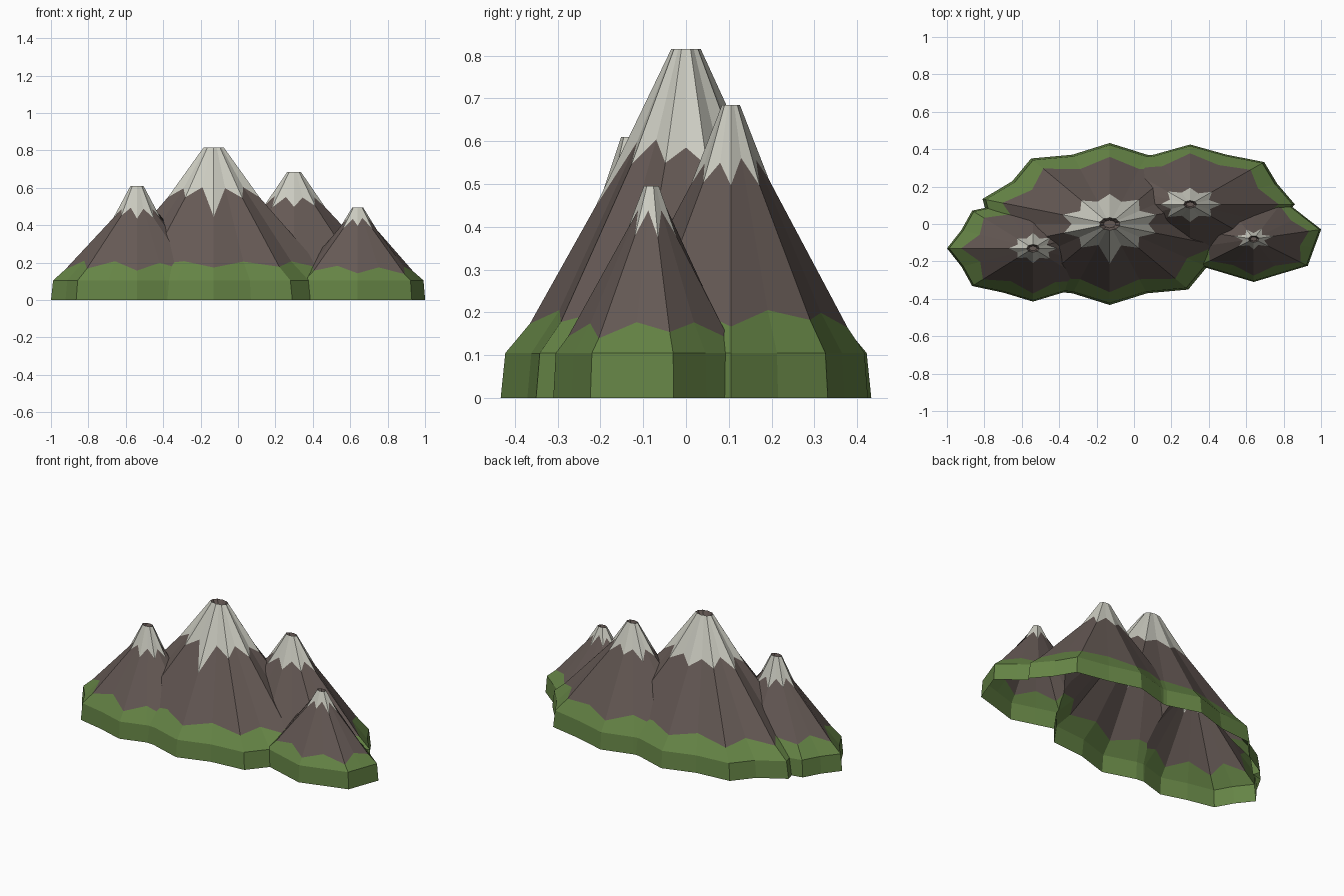
import bpy, bmesh, random
from math import sin, cos, pi

if "Cube" in bpy.data.objects:
    bpy.data.objects.remove(bpy.data.objects["Cube"])

random.seed(4)


def material(name, rgb):
    m = bpy.data.materials.new(name)
    m.diffuse_color = (*rgb, 1)
    m.use_nodes = True
    m.node_tree.nodes["Principled BSDF"].inputs["Base Color"].default_value = m.diffuse_color
    return m


GRASS, ROCK, SNOW = 0, 1, 2
MATS = [material("grass", (0.13, 0.23, 0.06)),
        material("rock", (0.13, 0.10, 0.09)),
        material("snow", (0.60, 0.60, 0.53))]


def lerp_profile(profile, z):
    for (z0, r0), (z1, r1) in zip(profile, profile[1:]):
        if z <= z1:
            return r0 + (r1 - r0) * (z - z0) / (z1 - z0)
    return profile[-1][1]


def mountain(name, centre, a, b, h, ridges, grass_z, snow_z, snow_r, top_r, drip=0):
    """Ridged elliptical cone: skirt, grass band, rock, jagged snow, crater."""
    profile = [(0, 1), (0.105, 0.975), (grass_z, 0.83), (snow_z, snow_r), (h, top_r)]
    n = ridges * 2
    bm = bmesh.new()

    def ring(height, scale=None):
        verts = []
        for i in range(n):
            z = height(i)
            r = (scale or lerp_profile(profile, z)) * (0.9 if i % 2 else 1)
            t = -pi / 2 + 2 * pi * i / n
            verts.append(bm.verts.new((centre[0] + a * r * cos(t),
                                       centre[1] + b * r * sin(t), z)))
        return verts

    # snow hangs low on ridges, grass climbs in the gullies
    def grass_line(i):
        return grass_z + (0.035 if i % 2 else 0) + random.uniform(-0.012, 0.012)

    def snow_line(i):
        return (snow_z + (0.055 if i % 2 else 0) + random.uniform(-0.012, 0.012)
                - (drip if i == 0 else 0))

    rings = [ring(lambda i: 0), ring(lambda i: 0.105), ring(grass_line),
             ring(snow_line), ring(lambda i: h), ring(lambda i: h - 0.03, top_r * 0.6)]
    bands = [GRASS, GRASS, ROCK, SNOW, ROCK]
    for lo, hi, mat in zip(rings, rings[1:], bands):
        for i in range(n):
            j = (i + 1) % n
            bm.faces.new((lo[i], lo[j], hi[j], hi[i])).material_index = mat
    bm.faces.new(rings[-1]).material_index = ROCK
    bm.faces.new(rings[0][::-1])
    bmesh.ops.recalc_face_normals(bm, faces=bm.faces)
    me = bpy.data.meshes.new(name)
    bm.to_mesh(me)
    bm.free()
    for m in MATS:
        me.materials.append(m)
    ob = bpy.data.objects.new(name, me)
    bpy.context.collection.objects.link(ob)
    return ob


# four peaks
main = mountain("mountain_range", (-0.13, 0), 0.715, 0.433, 0.815, 10, 0.18, 0.54, 0.37, 0.08, 0.09)
others = [
    mountain("right_rear_peak", (0.30, 0.105), 0.56, 0.32, 0.685, 8, 0.175, 0.50, 0.29, 0.065),
    mountain("left_peak", (-0.54, -0.13), 0.46, 0.285, 0.61, 8, 0.165, 0.44, 0.27, 0.076),
    mountain("right_front_peak", (0.64, -0.08), 0.37, 0.23, 0.495, 7, 0.15, 0.385, 0.26, 0.08),
]

# merge the peaks into one shell
bpy.context.view_layer.objects.active = main
for ob in others:
    mod = main.modifiers.new("union", 'BOOLEAN')
    mod.operation = 'UNION'
    mod.solver = 'EXACT'
    mod.object = ob
    bpy.ops.object.modifier_apply(modifier=mod.name)
    bpy.data.objects.remove(ob)

# open the underside
bm = bmesh.new()
bm.from_mesh(main.data)
under = [f for f in bm.faces if all(v.co.z < 1e-4 for v in f.verts)]
bmesh.ops.delete(bm, geom=under, context='FACES')
bm.to_mesh(main.data)
bm.free()
